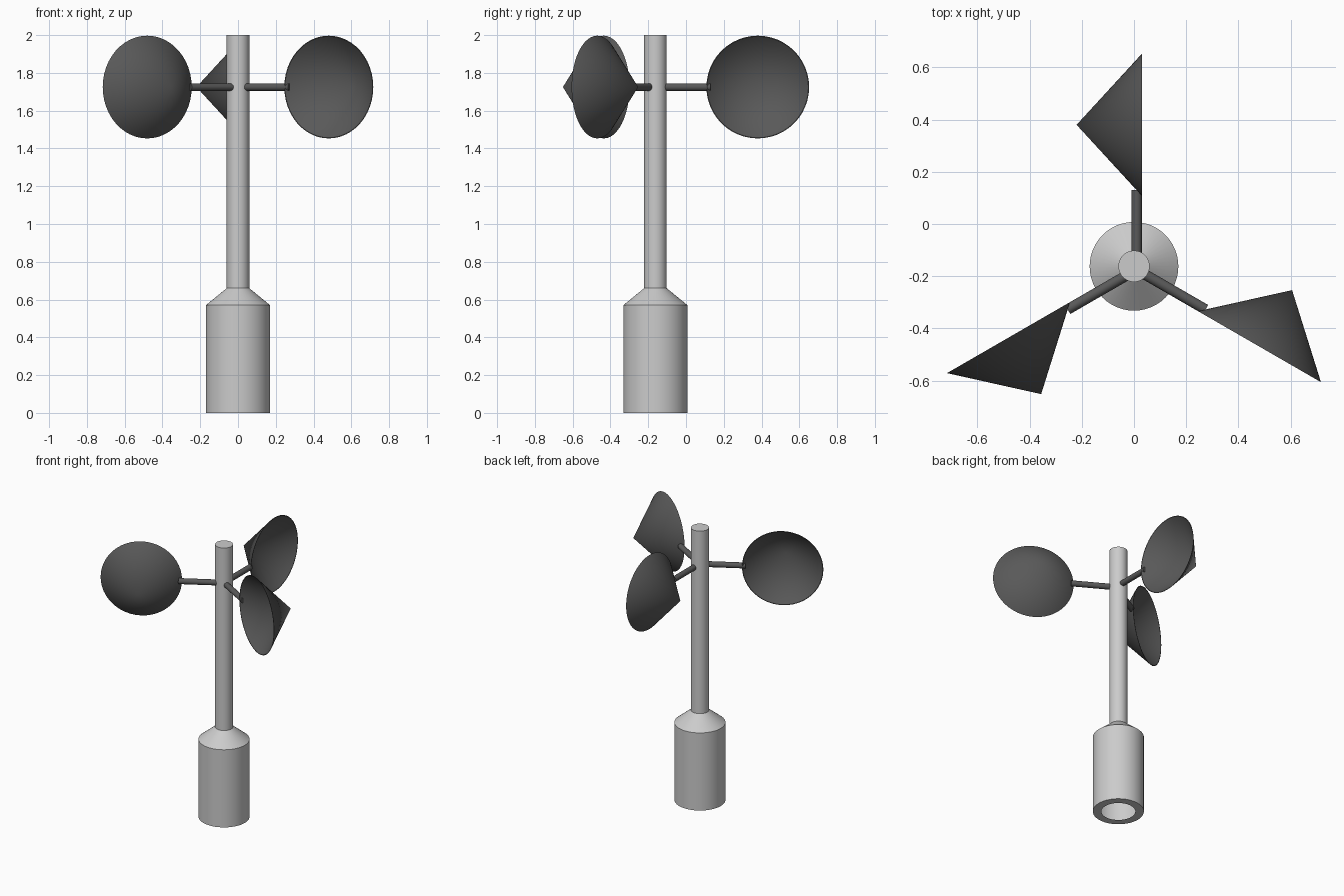
import bpy, bmesh, math
from mathutils import Matrix, Vector

if "Cube" in bpy.data.objects:
    bpy.data.objects.remove(bpy.data.objects["Cube"])

dark = bpy.data.materials.new("dark_grey")
dark.diffuse_color = (0.1, 0.1, 0.1, 1)
dark.use_nodes = True
dark.node_tree.nodes["Principled BSDF"].inputs["Base Color"].default_value = dark.diffuse_color


def lathe(name, profile, origin, segs=48, rot=Matrix(), mat=None):
    """Spin (radius, height) points around local z, then rotate and place."""
    bm = bmesh.new()
    rings = []
    for r, h in profile:
        if r == 0:
            rings.append([bm.verts.new((0, 0, h))] * segs)
        else:
            rings.append([bm.verts.new((r * math.cos(2 * math.pi * i / segs),
                                        r * math.sin(2 * math.pi * i / segs), h))
                          for i in range(segs)])
    for a, b in zip(rings, rings[1:]):
        for i in range(segs):
            j = (i + 1) % segs
            bm.faces.new(list(dict.fromkeys((a[i], a[j], b[j], b[i]))))
    bm.transform(Matrix.Translation(Vector(origin)) @ rot)
    me = bpy.data.meshes.new(name)
    bm.to_mesh(me)
    bm.free()
    ob = bpy.data.objects.new(name, me)
    bpy.context.collection.objects.link(ob)
    if mat:
        me.materials.append(mat)
    bpy.ops.object.select_all(action='DESELECT')
    ob.select_set(True)
    bpy.context.view_layer.objects.active = ob
    bpy.ops.object.shade_smooth_by_angle(angle=math.radians(25))
    return ob


# Hollow base housing with an open underside, and the mast above it
AXIS = (0, -0.162, 0)
lathe("base_housing", [(0.113, 0), (0.17, 0), (0.17, 0.57), (0.06, 0.66)], AXIS)
lathe("mast", [(0.06, 0.65), (0.06, 2.0), (0, 2.0)], AXIS)

# Three arms, each with an open conical cup at its end
HUB = (0.01, -0.175, 1.725)
for k in range(3):
    turn = Matrix.Rotation(-k * 2 * math.pi / 3, 4, 'Z')
    along = turn @ Matrix.Rotation(-math.pi / 2, 4, 'X')
    lathe(f"arm_{k + 1}", [(0.02, 0.0), (0.02, 0.305), (0, 0.305)],
          HUB, 24, along, dark)
    place = turn @ Matrix.Translation((0.02, 0.555, 0)) @ Matrix.Rotation(math.pi / 2, 4, 'Y')
    lathe(f"cup_{k + 1}", [(0, -0.25), (0.272, 0), (0.268, 0), (0, -0.246)][::-1],
          HUB, 48, place, dark)

# Outward-facing normals for the closed-off parts
for ob in bpy.data.objects:
    if ob.name.startswith("cup"):
        bm = bmesh.new()
        bm.from_mesh(ob.data)
        bmesh.ops.recalc_face_normals(bm, faces=bm.faces)
        bm.to_mesh(ob.data)
        bm.free()
